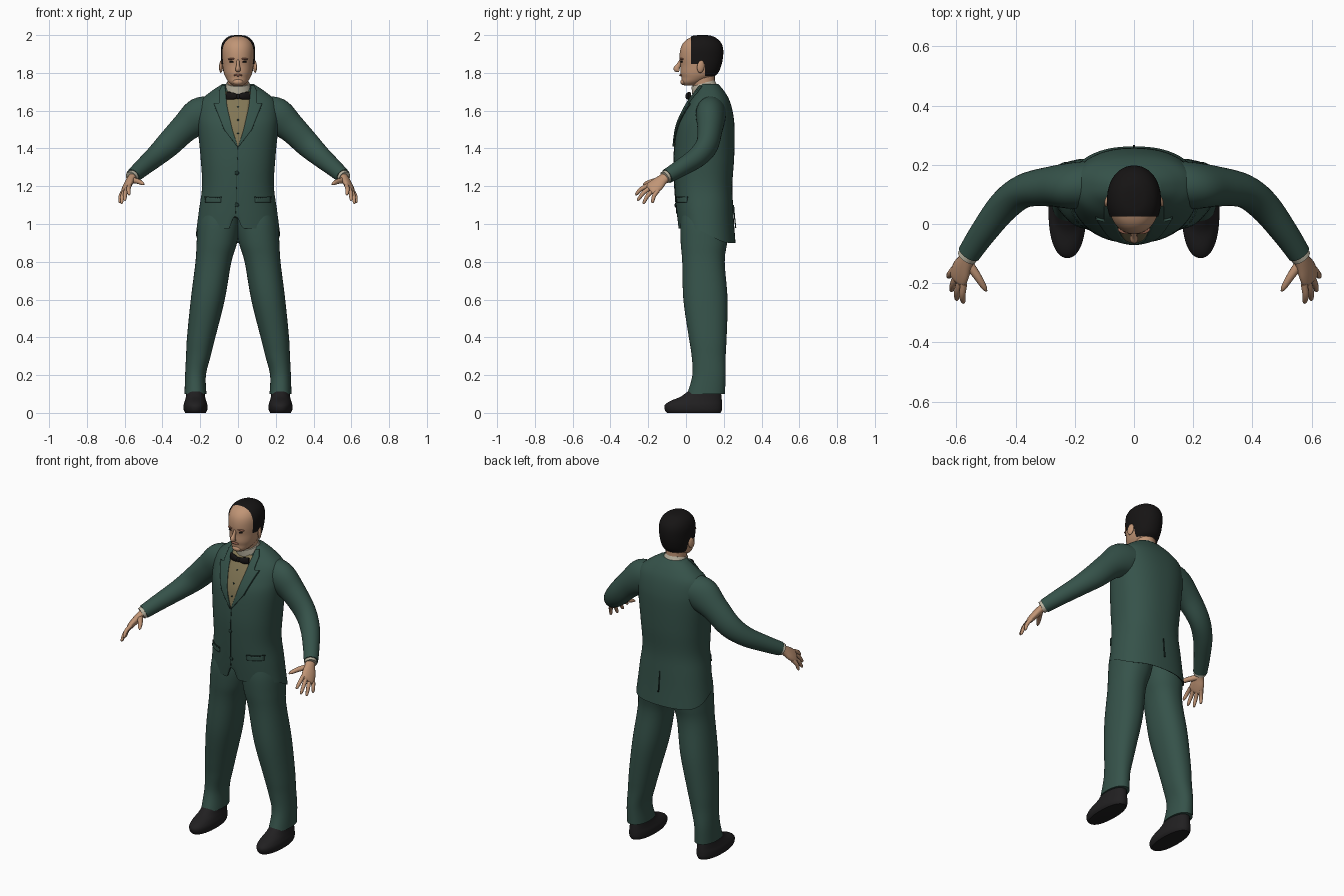
import bpy, bmesh, math
from mathutils import Vector

cube = bpy.data.objects.get("Cube")
if cube:
    bpy.data.objects.remove(cube, do_unlink=True)


def material(name, r, g, b):
    m = bpy.data.materials.new(name)
    m.use_nodes = True
    m.diffuse_color = (r, g, b, 1)
    bsdf = m.node_tree.nodes["Principled BSDF"]
    bsdf.inputs["Base Color"].default_value = (r, g, b, 1)
    bsdf.inputs["Roughness"].default_value = 0.8
    return m


SUIT = material("suit green", 0.036, 0.085, 0.068)
SEAM = material("seam dark green", 0.014, 0.035, 0.028)
SHIRT = material("shirt khaki", 0.22, 0.18, 0.09)
COLLAR = material("collar cream", 0.5, 0.46, 0.36)
SKIN = material("skin", 0.53, 0.30, 0.18)
HAIR = material("hair black", 0.008, 0.007, 0.007)
SHOE = material("shoe black", 0.015, 0.014, 0.015)
LIPS = material("lips brown", 0.33, 0.14, 0.09)


def finish(name, bm, mat, angle=50, closed=True):
    if closed:
        bmesh.ops.recalc_face_normals(bm, faces=bm.faces)
    me = bpy.data.meshes.new(name)
    bm.to_mesh(me)
    bm.free()
    me.materials.append(mat)
    me.shade_smooth()
    me.set_sharp_from_angle(angle=math.radians(angle))
    ob = bpy.data.objects.new(name, me)
    bpy.context.collection.objects.link(ob)
    return ob


def refine(rows, steps):
    """Smooth curve through the given sections."""
    rows = [Vector(r) for r in rows]
    out = []
    for i in range(len(rows) - 1):
        a, b = rows[i], rows[i + 1]
        ta = (b - rows[max(i - 1, 0)]) / 2
        tb = (rows[min(i + 2, len(rows) - 1)] - a) / 2
        for k in range(steps):
            t = k / steps
            out.append(a * (2*t**3 - 3*t*t + 1) + ta * (t**3 - 2*t*t + t)
                       + b * (3*t*t - 2*t**3) + tb * (t**3 - t*t))
    return out + [rows[-1]]


def skin_rings(rings):
    bm = bmesh.new()
    vs = [[bm.verts.new(p) for p in ring] for ring in rings]
    n = len(vs[0])
    for a, b in zip(vs, vs[1:]):
        for j in range(n):
            k = (j + 1) % n
            bm.faces.new((a[j], a[k], b[k], b[j]))
    bm.faces.new(vs[0])
    bm.faces.new(vs[-1])
    return bm


def power(v, n):
    return math.copysign(abs(v) ** (2 / n), v)


def level_rings(rows, n=2.3, segs=48, side=1, grow=0):
    """Horizontal rings from sections of height, centre x, half width, front y, back y."""
    rings = []
    for z, cx, rx, yf, yb in rows:
        ring = []
        for j in range(segs):
            a = math.tau * j / segs
            ring.append(Vector((side * (cx + (rx + grow) * power(math.cos(a), n)),
                                (yf + yb) / 2 + ((yb - yf) / 2 + grow) * power(math.sin(a), n), z)))
        rings.append(ring)
    return rings


def tube(name, rows, mat, across, side=1, segs=20, steps=5):
    """Round limb along a path of x, y, z, half width, half depth."""
    pts = refine(rows, steps)
    rings = []
    for i, p in enumerate(pts):
        c = Vector(p[:3])
        t = (Vector(pts[min(i + 1, len(pts) - 1)][:3]) - Vector(pts[max(i - 1, 0)][:3])).normalized()
        u = Vector(across)
        u = (u - t * u.dot(t)).normalized()
        v = t.cross(u)
        ring = []
        for j in range(segs):
            a = math.tau * j / segs
            q = c + u * p[3] * math.cos(a) + v * p[4] * math.sin(a)
            ring.append(Vector((side * q.x, q.y, q.z)))
        rings.append(ring)
    return finish(name, skin_rings(rings), mat, 60)


def ball(name, loc, size, mat, tilt=(0, 0, 0)):
    bm = bmesh.new()
    bmesh.ops.create_uvsphere(bm, u_segments=20, v_segments=12, radius=1)
    bmesh.ops.scale(bm, vec=size, verts=bm.verts)
    ob = finish(name, bm, mat)
    ob.location, ob.rotation_euler = loc, tilt
    return ob


# Jacket body, with a hem that dips at the back and opens at the front
BODY = refine([(0.975, 0, .222, -.04, .262), (1.07, 0, .208, -.05, .252), (1.2, 0, .19, -.06, .245),
               (1.35, 0, .198, -.064, .255), (1.5, 0, .212, -.05, .257), (1.58, 0, .215, -.022, .25),
               (1.65, 0, .2, .015, .232), (1.7, 0, .145, .05, .205), (1.74, 0, .085, .075, .172)], 6)
rings = level_rings(BODY, segs=112)
for ring in rings:
    for p in ring:
        low = max(0, (1.12 - p.z) / 0.145)
        back = min(1, max(0, (p.y - 0.03) / 0.2))
        p.z -= 0.075 * back * back * (3 - 2 * back) * low
        if p.y < 0:
            p.z += 0.085 * low ** 3 * max(0, 1 - abs(p.x + 0.012) / 0.035)
mid = Vector((0, 0.11, 0))
inner = [Vector(((p.x) * .96, mid.y + (p.y - mid.y) * .95, p.z + .004)) for p in rings[0]]
deep = [Vector((p.x, p.y, p.z + .06)) for p in inner]
finish("jacket_body", skin_rings([deep, inner] + rings), SUIT)


def body_y(x, z, back):
    k = min(max(sum(r[0] <= z for r in BODY), 1), len(BODY) - 1)
    a, b = BODY[k - 1], BODY[k]
    r = a.lerp(b, (z - a[0]) / (b[0] - a[0]))
    q = (1 - min(abs(x) / r[2], 1) ** 2.3) ** (1 / 2.3)
    return (r[3] + r[4]) / 2 + (r[4] - r[3]) / 2 * q * (1 if back else -1)


def patch(name, rows, mat, lift, side=1, back=False, thick=0.006):
    """Thin cloth plate following the jacket: rows of height, left x, right x."""
    bm = bmesh.new()
    grid = []
    for r0, r1 in zip(rows, rows[1:]):
        for k in range(6):
            grid.append(Vector(r0).lerp(Vector(r1), k / 5))
    lines = []
    for z, a, b in grid:
        a, b = sorted((a * side, b * side))
        xs = [a + (b - a) * i / 8 for i in range(9)]
        lines.append([bm.verts.new((x, body_y(x, z, back) + (lift if back else -lift), z)) for x in xs])
    for lo, hi in zip(lines, lines[1:]):
        for i in range(8):
            f = (lo[i], lo[i + 1], hi[i + 1], hi[i])
            bm.faces.new(f[::-1] if back else f)
    bmesh.ops.remove_doubles(bm, verts=bm.verts, dist=1e-5)
    ob = finish(name, bm, mat, 40, closed=False)
    mod = ob.modifiers.new("thickness", "SOLIDIFY")
    mod.thickness, mod.offset = thick, 0


# Shirt front, closure, vent and buttons
patch("shirt_front", [(1.41, -.003, .003), (1.5, -.032, .032), (1.6, -.056, .056), (1.7, -.07, .07)], SHIRT, .003)
patch("front_closure", [(1.055, -.014, -.011), (1.41, -.002, .001)], SEAM, .001, thick=.004)
patch("back_vent", [(0.98, -.003, .003), (1.1, -.001, .001)], SEAM, .002, back=True)
for z in (1.27, 1.1):
    ball("jacket_button", (-.006, body_y(0, z, False) - .003, z), (.011, .005, .011), SEAM)
for z in (1.48, 1.55, 1.62):
    ball("shirt_button", (0, body_y(0, z, False) - .006, z), (.005, .003, .005), SEAM)

# Neck, shirt collar and bow tie
tube("neck", [(0, .115, 1.67, .058, .06), (0, .095, 1.74, .056, .06), (0, .085, 1.81, .06, .07)], SKIN, (1, 0, 0))
tube("shirt_collar", [(0, .107, 1.685, .078, .074), (0, .097, 1.72, .07, .068), (0, .09, 1.745, .062, .064)],
     COLLAR, (1, 0, 0), segs=32)
ball("bow_knot", (0, .008, 1.675), (.013, .012, .014), HAIR)

# Head
HEAD = refine([(1.733, 0, .026, -.01, .05), (1.75, 0, .048, -.022, .09), (1.775, 0, .065, -.024, .14),
               (1.8, 0, .075, -.029, .168), (1.84, 0, .082, -.029, .184), (1.88, 0, .086, -.034, .192),
               (1.92, 0, .087, -.031, .193), (1.95, 0, .081, -.02, .185), (1.975, 0, .066, .002, .165),
               (1.992, 0, .04, .035, .135), (1.997, 0, .012, .07, .105)], 5)
finish("head", skin_rings(level_rings(HEAD, 2.1)), SKIN, 80)

# Hair shell trimmed along a receding hairline, around the ears and at the nape
bm = skin_rings(level_rings(HEAD, 2.1, 64, grow=.004))
bmesh.ops.recalc_face_normals(bm, faces=bm.faces)
for co, no in (((0, .026, 0), (0, 1, 0)), ((0, 0, 1.845), (0, 0, 1)),
               ((0, .1, 0), (0, 1, 0)), ((0, 0, 1.78), (0, 0, 1))):
    bmesh.ops.bisect_plane(bm, geom=bm.verts[:] + bm.edges[:] + bm.faces[:], plane_co=co, plane_no=no)
bald = []
for f in bm.faces:
    c = f.calc_center_median()
    if not ((c.y > .026 and c.z > 1.845) or (c.y > .1 and c.z > 1.78)):
        bald.append(f)
bmesh.ops.delete(bm, geom=bald, context="FACES")
bmesh.ops.translate(bm, vec=(0, 0, .003), verts=bm.verts)
finish("hair", bm, HAIR, 80, closed=False)

# Face
tube("nose", [(0, -.026, 1.868, .007, .008), (0, -.04, 1.84, .009, .012), (0, -.05, 1.82, .014, .016),
              (0, -.036, 1.81, .012, .006)], SKIN, (1, 0, 0))
ball("mouth", (0, -.028, 1.788), (.024, .008, .006), LIPS)
ball("chin", (0, -.012, 1.752), (.028, .018, .017), SKIN)

# Everything that comes in pairs
for s, tag in ((1, "left"), (-1, "right")):
    patch(tag + "_lapel", [(1.41, .001, .005), (1.5, .03, .072), (1.6, .053, .112), (1.637, .06, .127),
                           (1.64, .06, .1), (1.7, .066, .1), (1.73, .066, .085)], SUIT, .007, s, thick=.008)
    patch(tag + "_lapel_edge", [(1.42, .006, .012), (1.5, .07, .075), (1.6, .11, .115), (1.637, .125, .13)],
          SEAM, .004, s)
    patch(tag + "_pocket_flap", [(1.115, .09, .172), (1.14, .09, .172)], SUIT, .004, s)
    patch(tag + "_pocket_seam", [(1.139, .088, .174), (1.145, .088, .174)], SEAM, .004, s)

    tube(tag + "_bow_wing", [(0, .006, 1.675, .008, .006), (.025, .008, 1.677, .018, .011),
                             (.06, .02, 1.679, .021, .008)], HAIR, (0, 0, 1), s)

    ball(tag + "_ear", (s * .09, .078, 1.833), (.009, .02, .033), SKIN, (-.15, 0, s * .3))
    ball(tag + "_eye", (s * .032, -.022, 1.859), (.014, .007, .005), HAIR)
    ball(tag + "_brow", (s * .034, -.022, 1.874), (.021, .011, .005), LIPS, (0, s * .08, s * .25))

    # Sleeve, cuff and hand
    tube(tag + "_sleeve", [(.12, .135, 1.59, .08, .085), (.2, .13, 1.57, .078, .1), (.28, .127, 1.51, .067, .078),
                           (.37, .112, 1.42, .057, .068), (.44, .06, 1.355, .053, .056),
                           (.51, -.03, 1.295, .045, .046), (.557, -.1, 1.253, .039, .039)],
         SUIT, (.4, 1, 0), s, segs=32)
    tube(tag + "_shirt_cuff", [(.545, -.085, 1.263, .034, .034), (.565, -.113, 1.246, .034, .034)],
         COLLAR, (.4, 1, 0), s)
    spread = Vector((.45, .75, -.4))
    tube(tag + "_palm", [(.55, -.09, 1.26, .027, .023), (.568, -.125, 1.235, .031, .021),
                         (.583, -.155, 1.208, .041, .02), (.594, -.183, 1.186, .041, .016),
                         (.598, -.194, 1.179, .032, .009)], SKIN, spread, s)
    tips = ((.577, -.268, 1.155), (.6, -.258, 1.125), (.618, -.228, 1.108), (.628, -.18, 1.112))
    for i, finger in enumerate(("index", "middle", "ring", "little")):
        base = Vector((.59, -.176, 1.19)) + spread * (.023 * (i - 1.5))
        tip = Vector(tips[i])
        bend = base.lerp(tip, .5) + Vector((.004, -.004, .005))
        tube(f"{tag}_{finger}_finger", [(*base, .012, .012), (*bend, .011, .011), (*base.lerp(tip, .9), .008, .008),
                                        (*tip, .003, .003)], SKIN, spread, s, 10, 3)
    tube(tag + "_thumb", [(.562, -.13, 1.232, .017, .017), (.53, -.175, 1.226, .014, .014),
                          (.507, -.212, 1.215, .01, .01), (.498, -.227, 1.209, .003, .003)], SKIN, spread, s, 10, 4)

    # Trouser leg and shoe
    leg = [(.1, .225, .058, .006, .206), (.2, .225, .055, .034, .21), (.3, .21, .065, .03, .21),
           (.4, .195, .075, .015, .215), (.6, .16, .09, -.014, .22), (.8, .13, .095, -.02, .205),
           (.9, .112, .107, -.028, .218), (1, .102, .11, -.03, .228), (1.08, .1, .09, -.02, .2)]
    finish(tag + "_trouser_leg", skin_rings(level_rings(refine(leg, 5), 2.2, side=s)), SUIT)
    shoe = [(0, .225, .054, -.1, .183), (.015, .225, .062, -.112, .19), (.04, .225, .063, -.113, .191),
            (.062, .225, .057, -.085, .19), (.085, .225, .051, -.03, .188), (.11, .225, .048, .005, .185),
            (.13, .225, .044, .03, .18)]
    finish(tag + "_shoe", skin_rings(level_rings(refine(shoe, 4), 2.2, side=s)), SHOE)
